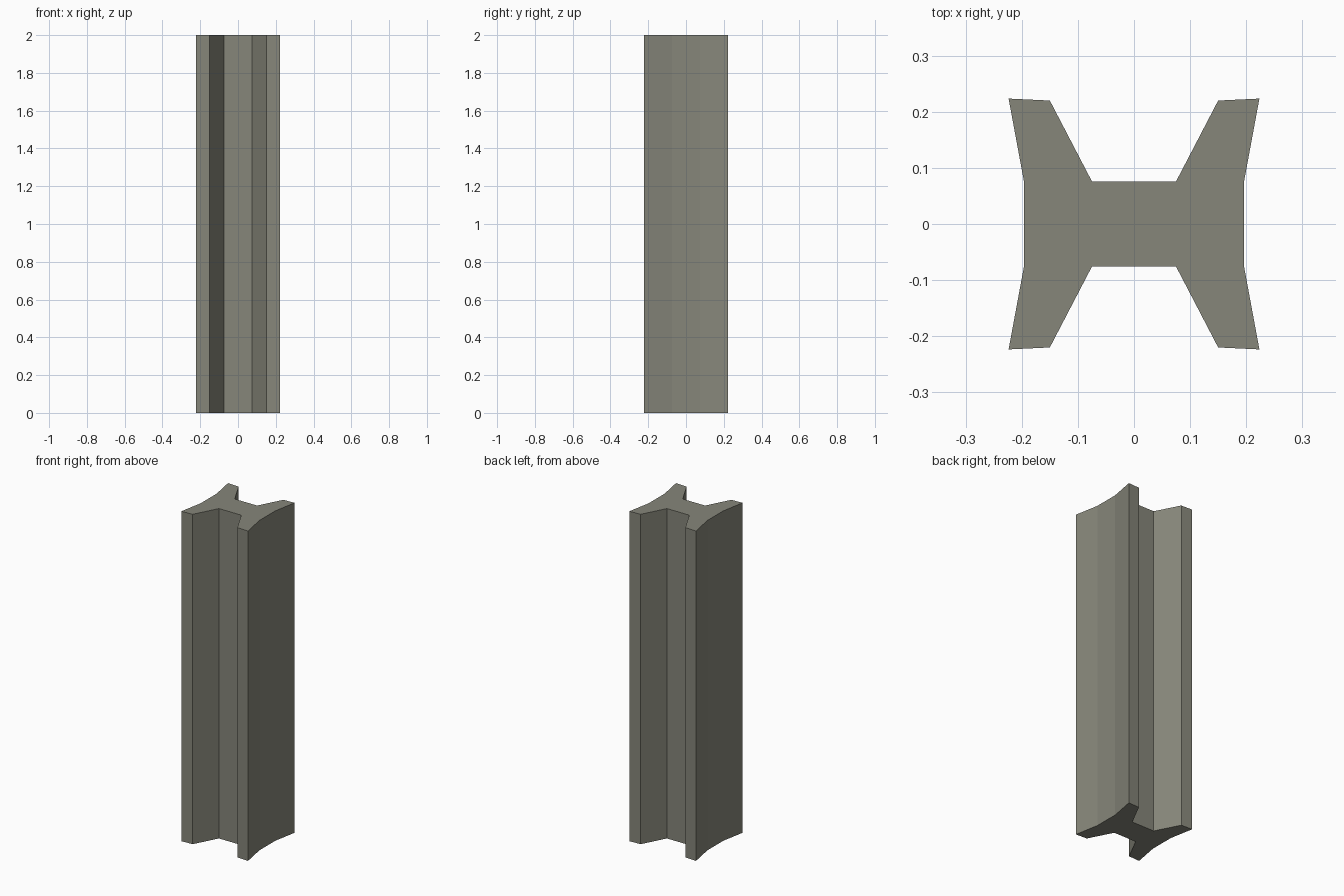
import bpy, bmesh

if "Cube" in bpy.data.objects:
    bpy.data.objects.remove(bpy.data.objects["Cube"])

# Stone-grey material
mat = bpy.data.materials.new("warm_grey")
mat.diffuse_color = (0.24, 0.24, 0.195, 1.0)
mat.use_nodes = True
mat.node_tree.nodes["Principled BSDF"].inputs["Base Color"].default_value = mat.diffuse_color

# One quarter of the flared H cross-section, from the web to the outer flange
quarter = [(0.075, 0.076), (0.15, 0.22), (0.2235, 0.2235), (0.196, 0.075)]

# Mirror the quarter into the full counter-clockwise outline
right = [(x, -y) for x, y in quarter] + quarter[::-1]
outline = right + [(-x, -y) for x, y in right]

# Extrude the outline into the beam
bm = bmesh.new()
base = bm.faces.new([bm.verts.new((x, y, 0.0)) for x, y in outline])
ext = bmesh.ops.extrude_face_region(bm, geom=[base], use_keep_orig=True)
top = [v for v in ext["geom"] if isinstance(v, bmesh.types.BMVert)]
bmesh.ops.translate(bm, verts=top, vec=(0, 0, 2.0))
bmesh.ops.recalc_face_normals(bm, faces=bm.faces[:])

mesh = bpy.data.meshes.new("beam")
bm.to_mesh(mesh)
bm.free()
mesh.materials.append(mat)
beam = bpy.data.objects.new("beam", mesh)
bpy.context.collection.objects.link(beam)
